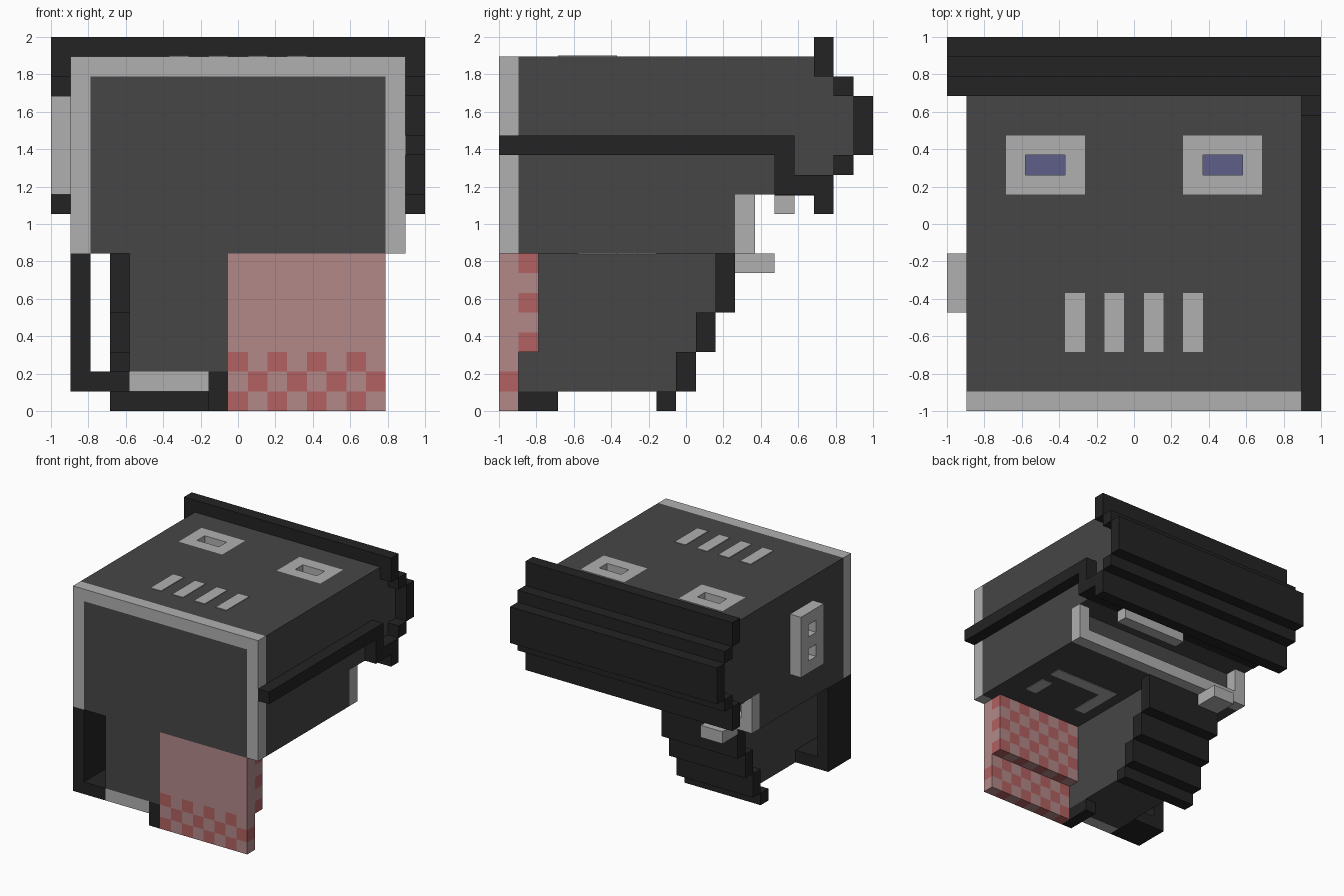
import bpy, bmesh, math
from mathutils import Vector

if "Cube" in bpy.data.objects:
    bpy.data.objects.remove(bpy.data.objects["Cube"])

U = 2 / 19  # one block of the 19-block grid


def P(x, y, z):
    return Vector((x * U - 1, y * U - 1, z * U))


def material(name, srgb):
    lin = [(c / 255 / 12.92 if c < 11 else ((c / 255 + .055) / 1.055) ** 2.4) for c in srgb]
    m = bpy.data.materials.new(name)
    m.diffuse_color = (*lin, 1)
    m.use_nodes = True
    m.node_tree.nodes["Principled BSDF"].inputs["Base Color"].default_value = m.diffuse_color
    return m


BLACK = material("black", (35, 35, 35))
GREY = material("dark grey", (70, 70, 70))
LIGHT = material("light grey", (176, 176, 176))
BLUE = material("dusk blue", (94, 94, 136))
PINK = material("faded pink", (178, 137, 137))
RED = material("faded red", (178, 97, 97))


def finish(name, bm, mats):
    bmesh.ops.recalc_face_normals(bm, faces=bm.faces)
    me = bpy.data.meshes.new(name)
    bm.to_mesh(me)
    bm.free()
    for m in mats:
        me.materials.append(m)
    ob = bpy.data.objects.new(name, me)
    bpy.context.collection.objects.link(ob)
    return ob


def add_box(bm, x0, x1, y0, y1, z0, z1):
    a, b = P(x0, y0, z0), P(x1, y1, z1)
    vs = bmesh.ops.create_cube(bm, size=1)["verts"]
    for v in vs:
        v.co = Vector([(a[i] + b[i]) / 2 + v.co[i] * (b[i] - a[i]) for i in range(3)])


def part(name, mat, *boxes):
    """One object out of boxes given in block units."""
    bm = bmesh.new()
    for b in boxes:
        add_box(bm, *b)
    return finish(name, bm, [mat])


def extrude_profile(name, mat, profile, x0, x1):
    """Side profile (y, z) swept across x."""
    bm = bmesh.new()
    face = bm.faces.new([bm.verts.new(P(x0, y, z)) for y, z in profile])
    r = bmesh.ops.extrude_face_region(bm, geom=[face])
    vs = [g for g in r["geom"] if isinstance(g, bmesh.types.BMVert)]
    bmesh.ops.translate(bm, verts=vs, vec=((x1 - x0) * U, 0, 0))
    return finish(name, bm, [mat])


def ring(x0, x1, y0, y1, z0, z1):
    """Boxes of a one-block-wide rectangular rim lying flat."""
    return [(x0, x1, y0, y0 + 1, z0, z1), (x0, x1, y1 - 1, y1, z0, z1),
            (x0, x0 + 1, y0 + 1, y1 - 1, z0, z1), (x1 - 1, x1, y0 + 1, y1 - 1, z0, z1)]


def checker(name, x0, x1, y0, y1, z0, z1):
    """Box cut into cells and coloured as a checkerboard."""
    bm = bmesh.new()
    add_box(bm, x0, x1, y0, y1, z0, z1)
    cuts = [(P(i, 0, 0), (1, 0, 0)) for i in range(x0 + 1, x1)]
    cuts += [(P(0, 0, k), (0, 0, 1)) for k in range(z0 + 1, z1)]
    for co, no in cuts:
        geom = bm.verts[:] + bm.edges[:] + bm.faces[:]
        bmesh.ops.bisect_plane(bm, geom=geom, plane_co=co, plane_no=no)
    bmesh.ops.recalc_face_normals(bm, faces=bm.faces)
    for f in bm.faces:
        c = f.calc_center_median() - f.normal * 0.02
        cell = math.floor((c.x + 1) / U) + math.floor(c.z / U)
        f.material_index = cell % 2
    return finish(name, bm, [PINK, RED])


# Head, with pockets cut in the top for the eye rims
head = extrude_profile("head", GREY, [
    (1, 8), (12, 8), (12, 11), (16, 11), (16, 12), (17, 12), (17, 13), (18, 13),
    (18, 16), (17, 16), (17, 17), (16, 17), (16, 18), (1, 18)], 1, 18)
EYES = (3, 12)
cutter = part("eye_pocket_cutter", GREY, *[(x, x + 4, 11, 14, 17, 19) for x in EYES])
cutter.hide_render = True
cutter.hide_set(True)
mod = head.modifiers.new("eye pockets", 'BOOLEAN')
mod.object, mod.operation, mod.solver = cutter, 'DIFFERENCE', 'EXACT'

# Eyes: rim around a sunken lens
for side, x in zip(("left", "right"), EYES):
    part(side + "_eye_rim", LIGHT, *ring(x, x + 4, 11, 14, 17, 18))
    part(side + "_eye_lens", BLUE, (x + 1, x + 3, 12, 13, 17, 17.05))

# Vent stripes on the top
part("top_vents", LIGHT, *[(x, x + 1, 3, 6, 18, 18.05) for x in (6, 8, 10, 12)])

# Front frame and panel
part("front_frame", LIGHT, (1, 2, 0, 1, 8, 18), (17, 18, 0, 1, 8, 18), (2, 17, 0, 1, 17, 18))
part("front_panel", GREY, (2, 17, 0, 1, 8, 17), (4, 9, 0, 1, 2, 8))

# Curved band over the rear
part("rear_band", BLACK, *[(0, 19, *yz) for yz in (
    (16, 17, 17, 19), (17, 18, 16, 17), (18, 19, 13, 16), (17, 18, 12, 13), (16, 17, 10, 12))])

# Strap on the right side, and the strip joining it under the rear
part("side_strap", BLACK, (18, 19, 0, 15, 13, 14), (18, 19, 14, 15, 11, 13),
     (18, 19, 15, 16, 11, 12), (1, 18, 14, 16, 10.95, 11))

# Ear plate on the left side with two square holes
part("ear_plate", LIGHT, (0, 1, 5, 6, 11, 16), (0, 1, 7, 8, 11, 16),
     *[(0, 1, 6, 7, z, z + 1) for z in (11, 13, 15)])

# Jaw with stepped black back
extrude_profile("jaw", GREY, [
    (1, 1), (9, 1), (9, 3), (10, 3), (10, 5), (11, 5), (11, 8), (1, 8)], 4, 9)
part("jaw_back_steps", BLACK, *[(3, 10, *yz) for yz in (
    (11, 12, 5, 8), (10, 11, 3, 5), (9, 10, 1, 3), (8, 9, 0, 1))])
part("jaw_front_trim", LIGHT, (4, 8, 0, 1, 1, 2))
part("jaw_corner", BLACK, (8, 9, 0, 1, 1, 2), (8, 9, 0, 3, 0, 1))
part("jaw_side_loop", BLACK, (1, 2, 0, 3, 1, 8), (2, 4, 0, 3, 1, 2))

# Checked cloth over the right half of the jaw
part("cloth_front", PINK, (9, 17, 0, 1, 3, 8))
checker("cloth_lower", 9, 17, 0, 1, 0, 3)
checker("cloth_back", 9, 17, 1, 2, 3, 8)

# Rear rail with end posts and foot block
part("rear_rail", LIGHT, (1, 2, 12, 13, 8, 11), (17, 18, 12, 13, 8, 11), (2, 17, 12, 13, 8, 9))
part("rail_block", LIGHT, (3, 5, 12, 14, 7, 8))
part("rear_port", LIGHT, (9, 15, 14, 15, 10, 11))

# Marking under the head
part("underside_mark", LIGHT, (10, 16, 7, 8, 7.95, 8), (10, 11, 4, 7, 7.95, 8),
     (15, 16, 4, 6, 7.95, 8))
